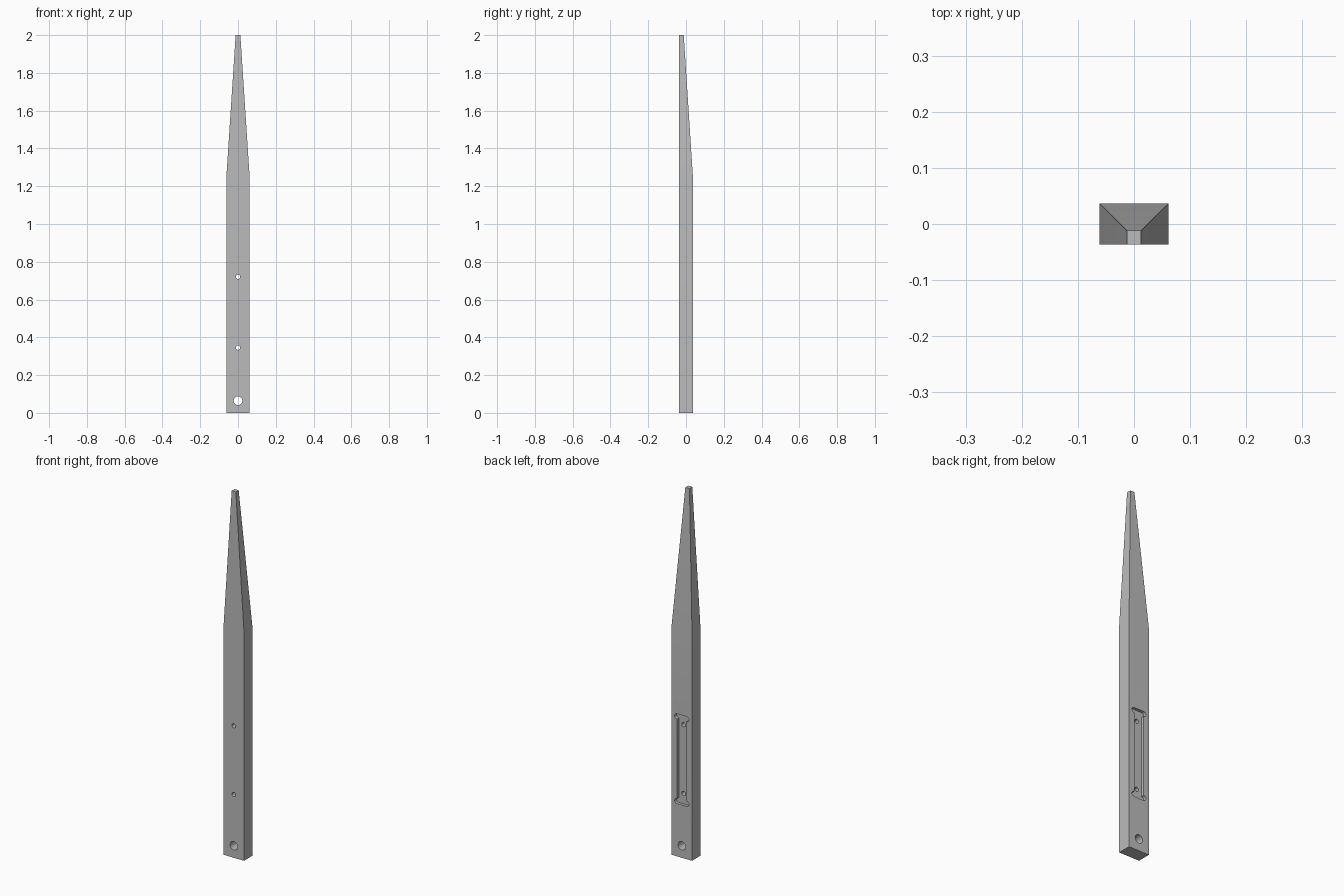
import bpy, bmesh, math
from math import cos, sin, pi

cube = bpy.data.objects.get("Cube")
if cube:
    bpy.data.objects.remove(cube, do_unlink=True)

FRONT, BACK = -0.0365, 0.0365
SHOULDER = 1.25
POCKET_Z, POCKET_DEPTH = 0.533, 0.016
HOLES = [(0.065, 0.023), (0.345, 0.0115), (0.72, 0.0115)]  # height, radius

grey = bpy.data.materials.new("plain grey")
grey.use_nodes = True
colour = (0.5, 0.5, 0.5, 1)
grey.diffuse_color = colour
grey.node_tree.nodes["Principled BSDF"].inputs["Base Color"].default_value = colour


def add_object(name, bm):
    bmesh.ops.recalc_face_normals(bm, faces=bm.faces)
    mesh = bpy.data.meshes.new(name)
    bm.to_mesh(mesh)
    bm.free()
    mesh.materials.append(grey)
    obj = bpy.data.objects.new(name, mesh)
    bpy.context.collection.objects.link(obj)
    return obj


def loft(name, rings):
    """Skin a closed solid through rings of equal point count."""
    bm = bmesh.new()
    loops = [[bm.verts.new(p) for p in ring] for ring in rings]
    n = len(loops[0])
    bm.faces.new(loops[0])
    bm.faces.new(loops[-1])
    for a, b in zip(loops, loops[1:]):
        for i in range(n):
            j = (i + 1) % n
            bm.faces.new((a[i], a[j], b[j], b[i]))
    return add_object(name, bm)


def extrude_y(name, outline, y0, y1):
    return loft(name, [[(x, y, z) for x, z in outline] for y in (y0, y1)])


def arc(cx, cz, r, start, end, steps):
    angles = [start + (end - start) * i / steps for i in range(steps + 1)]
    return [(cx + r * cos(a), cz + r * sin(a)) for a in angles]


# Stake body: straight shaft, then a taper that keeps the front face flat
def section(half_width, back, z):
    return [(-half_width, FRONT, z), (half_width, FRONT, z),
            (half_width, back, z), (-half_width, back, z)]


body = loft("stake_body", [section(0.0615, BACK, 0),
                           section(0.0615, BACK, SHOULDER),
                           section(0.0125, -0.012, 2)])

# Through holes
cutters = [extrude_y("hole_cutter", arc(0, z, r, 0, 2 * pi, 24)[:-1], -0.1, 0.1)
           for z, r in HOLES]

# Back pocket with rounded lobes at its four corners
lobe_x, lobe_z, lobe_r = 0.029, 0.231, 0.014
outline = []
for sx, sz, start in ((1, 1, -pi / 2), (-1, 1, pi / 2),
                      (-1, -1, pi / 2), (1, -1, -pi / 2)):
    outline += arc(sx * lobe_x, POCKET_Z + sz * lobe_z, lobe_r, start, start + pi, 12)
cutters.append(extrude_y("pocket_cutter", outline, BACK - POCKET_DEPTH, 0.1))

# Cut, bake the result and drop the cutters
for cutter in cutters:
    cutter.hide_render = True
    mod = body.modifiers.new("cut", 'BOOLEAN')
    mod.operation = 'DIFFERENCE'
    mod.solver = 'EXACT'
    mod.object = cutter
graph = bpy.context.evaluated_depsgraph_get()
cut_mesh = bpy.data.meshes.new_from_object(body.evaluated_get(graph))
body.modifiers.clear()
body.data = cut_mesh
for cutter in cutters:
    bpy.data.objects.remove(cutter, do_unlink=True)

# Smooth hole and pocket walls, crisp edges elsewhere
bpy.ops.object.select_all(action='DESELECT')
body.select_set(True)
bpy.context.view_layer.objects.active = body
bpy.ops.object.shade_smooth_by_angle(angle=math.radians(30))
